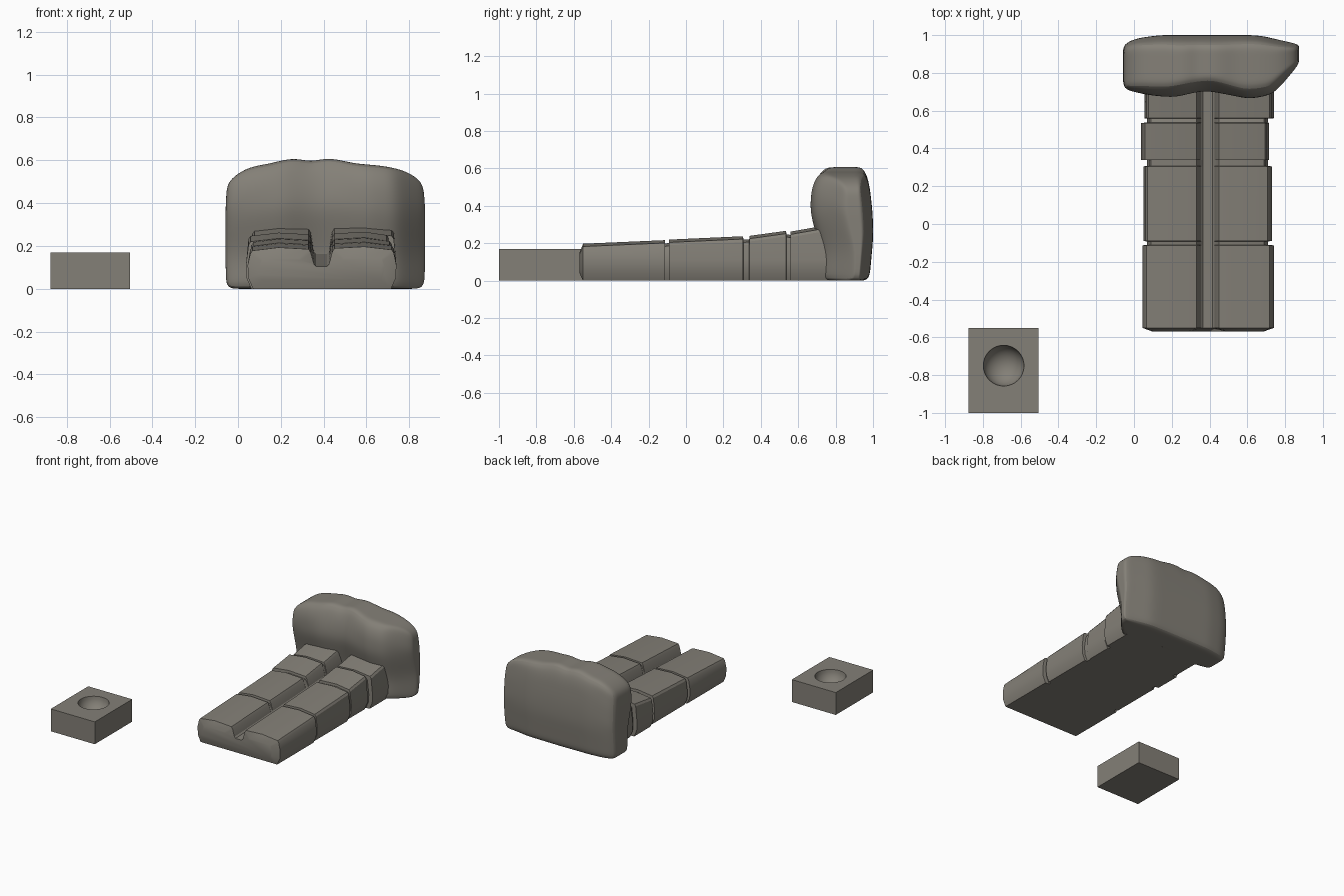
import bpy, bmesh, math

if "Cube" in bpy.data.objects:
    bpy.data.objects.remove(bpy.data.objects["Cube"])

stone = bpy.data.materials.new("warm grey stone")
stone.use_nodes = True
colour = (0.23, 0.215, 0.185, 1)
stone.diffuse_color = colour
stone.node_tree.nodes["Principled BSDF"].inputs["Base Color"].default_value = colour


def finish(bm, name, angle):
    bmesh.ops.recalc_face_normals(bm, faces=bm.faces)
    mesh = bpy.data.meshes.new(name)
    bm.to_mesh(mesh)
    bm.free()
    obj = bpy.data.objects.new(name, mesh)
    bpy.context.collection.objects.link(obj)
    mesh.materials.append(stone)
    bpy.ops.object.select_all(action="DESELECT")
    obj.select_set(True)
    bpy.context.view_layer.objects.active = obj
    bpy.ops.object.shade_smooth_by_angle(angle=math.radians(angle))
    return obj


def loft(rings, name, angle):
    """Skin closed rings with equal point counts and cap both ends."""
    bm = bmesh.new()
    rows = [[bm.verts.new(p) for p in ring] for ring in rings]
    n = len(rows[0])
    for a, b in zip(rows, rows[1:]):
        for i in range(n):
            j = (i + 1) % n
            bm.faces.new((a[i], a[j], b[j], b[i]))
    bm.faces.new(rows[0])
    bm.faces.new(rows[-1])
    return finish(bm, name, angle)


def lerp(points, t):
    """Piecewise linear curve through (t, value) points."""
    if t <= points[0][0]:
        return points[0][1]
    for (a, va), (b, vb) in zip(points, points[1:]):
        if t <= b:
            return va + (vb - va) * (t - a) / (b - a)
    return points[-1][1]


# Grave cover: two long slabs joined by a channel, cut by cross grooves
CENTRE = 0.39


def half(width, top, floor, inset):
    w, h = width - inset, top - inset
    return [(w - 0.025, 0), (w - 0.003, 0.05), (w, 0.11), (w - 0.012, h - 0.03),
            (w - 0.022, h - 0.015), (0.2, h), (0.06, h - 0.008),
            (0.05, h - 0.025), (0.035, floor + 0.01), (0.025, floor)]


def section(y, wl, wr, top, inset=0.0):
    floor = lerp([(-0.55, 0.105), (0.75, 0.165)], y)
    left = [(CENTRE - d, y, z) for d, z in half(wl, top, floor, inset)]
    right = [(CENTRE + d, y, z) for d, z in half(wr, top + 0.004, floor, inset)]
    return left + right[::-1]


def pillow(ring, depth):
    """Shrink each slab end and push it forward, leaving the channel in place."""
    out = []
    for x, y, z in ring:
        d = x - CENTRE
        if abs(d) > 0.045:
            mid = math.copysign(0.19, d)
            x = CENTRE + mid + (d - mid) * 0.65
            z = 0.09 + (z - 0.09) * 0.55
            y -= depth
        out.append((x, y, z))
    return out


# start, end, left width, right width, top at start, top at end
segments = [(-0.55, -0.113, 0.345, 0.35, 0.193, 0.212),
            (-0.09, 0.305, 0.34, 0.34, 0.215, 0.233),
            (0.34, 0.535, 0.353, 0.326, 0.235, 0.262),
            (0.56, 0.8, 0.335, 0.35, 0.258, 0.3)]
rings = []
for start, end, wl, wr, t0, t1 in segments:
    if rings:
        rings.append(section(start - 0.002, 0.34, 0.338, t0, 0.018))
    else:
        rings.append(pillow(section(start, wl, wr, t0), 0.02))
    rings.append(section(start, wl, wr, t0))
    rings.append(section(end, wl, wr, t1))
    if end < 0.7:
        rings.append(section(end + 0.002, 0.34, 0.338, t1, 0.018))
loft(rings, "grave_slabs", 25)

# Headstone: a gridded block shaped by outline curves, then subdivided
TOP = [(-0.055, 0.5), (-0.02, 0.54), (0.05, 0.572), (0.15, 0.585), (0.25, 0.615),
       (0.34, 0.592), (0.43, 0.615), (0.55, 0.585), (0.7, 0.574), (0.8, 0.552), (0.87, 0.5)]
FRONT = [(-0.055, 0.71), (0.05, 0.68), (0.2, 0.665), (0.38, 0.705),
         (0.62, 0.655), (0.75, 0.685), (0.87, 0.84)]
BACK = [(-0.06, 0.95), (0.0, 0.98), (0.13, 1.0), (0.66, 1.0), (0.87, 0.95)]
FRONT_Z = [(0, 0.055), (0.16, 0.06), (0.28, 0.025), (0.38, 0), (0.5, 0.01), (0.6, 0.06)]
BACK_Z = [(0, -0.02), (0.25, 0.003), (0.4, -0.005), (0.55, -0.025), (0.6, -0.05)]
NX, NY, NZ = 14, 4, 8


def headstone_point(i, j, k):
    u, v, w = i / NX, j / NY, k / NZ
    x = -0.058 + 0.932 * u
    z = lerp(TOP, x) * w
    front = min(lerp(FRONT, x) + lerp(FRONT_Z, z), 0.9)
    back = lerp(BACK, x) + lerp(BACK_Z, z)
    taper = lerp([(0, 0.01), (0.1, 0), (0.4, 0), (0.6, 0.04)], z)
    return (x - taper * (u - 0.4), front + (back - front) * v, z)


bm = bmesh.new()
grid = {}
for axis, (na, nb, nc) in enumerate([(NY, NZ, NX), (NX, NZ, NY), (NX, NY, NZ)]):
    for c in (0, nc):
        for a in range(na):
            for b in range(nb):
                keys = []
                for p, q in ((a, b), (a + 1, b), (a + 1, b + 1), (a, b + 1)):
                    key = [p, q]
                    key.insert(axis, c)
                    keys.append(tuple(key))
                for key in keys:
                    if key not in grid:
                        grid[key] = bm.verts.new(headstone_point(*key))
                bm.faces.new([grid[key] for key in keys])
headstone = finish(bm, "headstone", 60)
subdivision = headstone.modifiers.new("soft edges", "SUBSURF")
subdivision.levels = subdivision.render_levels = 2

# Small plinth with a round bowl sunk into its top
PX, PY, HX, HY, HIGH = -0.69, -0.775, 0.185, 0.225, 0.17
COUNT = 32


def square(z):
    ring = []
    for i in range(COUNT):
        a = 2 * math.pi * i / COUNT
        c, s = math.cos(a), math.sin(a)
        m = max(abs(c), abs(s))
        ring.append((PX + HX * c / m, PY + HY * s / m, z))
    return ring


def circle(r, z):
    return [(PX + r * math.cos(2 * math.pi * i / COUNT),
             PY + 0.025 + r * math.sin(2 * math.pi * i / COUNT), z) for i in range(COUNT)]


bowl = [circle(0.108 * math.cos(t), HIGH - 0.1 * math.sin(t))
        for t in [math.radians(d) for d in range(0, 90, 12)]]
loft([square(0), square(HIGH)] + bowl, "bowl_plinth", 50)
